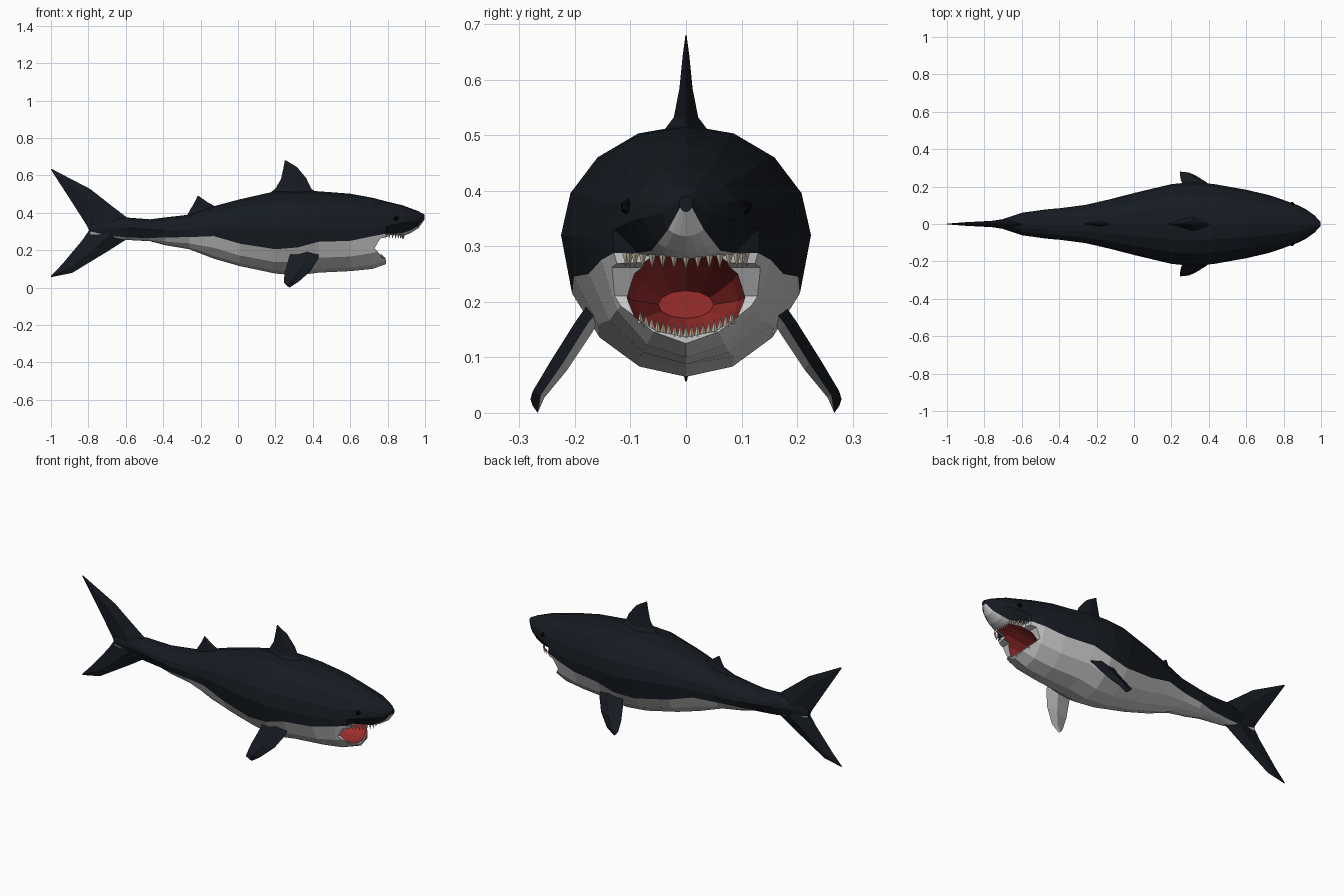
import bpy, bmesh
from math import sin, cos, asin, sqrt, pi, radians
from mathutils import Vector, Matrix

if "Cube" in bpy.data.objects:
    bpy.data.objects.remove(bpy.data.objects["Cube"])


def material(name, rgb):
    m = bpy.data.materials.new(name)
    m.diffuse_color = (*rgb, 1)
    m.use_nodes = True
    m.node_tree.nodes["Principled BSDF"].inputs["Base Color"].default_value = m.diffuse_color
    return m


DARK = material("dark_skin", (0.008, 0.011, 0.016))
WHITE = material("pale_belly", (0.62, 0.62, 0.62))
RED = material("mouth_red", (0.32, 0.025, 0.025))
BONE = material("tooth", (0.55, 0.5, 0.38))
EYE = material("eye_black", (0.002, 0.002, 0.002))
SKIN = (DARK, WHITE, RED)


def finish(name, bm, mats):
    bmesh.ops.recalc_face_normals(bm, faces=bm.faces[:])
    me = bpy.data.meshes.new(name)
    bm.to_mesh(me)
    bm.free()
    for m in mats:
        me.materials.append(m)
    ob = bpy.data.objects.new(name, me)
    bpy.context.collection.objects.link(ob)
    return ob


def loft(name, rings, mat_of=lambda j: 0, cap_mat=0, mats=SKIN):
    """Skin a list of closed rings; mat_of picks the material per column."""
    bm = bmesh.new()
    rows = [[bm.verts.new(p) for p in r] for r in rings]
    n = len(rows[0])
    for a, b in zip(rows, rows[1:]):
        for j in range(n):
            k = (j + 1) % n
            bm.faces.new((a[j], a[k], b[k], b[j])).material_index = mat_of(j)
    for r in (rows[0], rows[-1]):
        bm.faces.new(r).material_index = cap_mat
    return finish(name, bm, mats)


def fin(name, sections, mat_of=lambda j: 0):
    """Diamond sections: leading point, trailing point, half-thickness vector."""
    rings = []
    for lead, trail, t in sections:
        lead, trail, t = Vector(lead), Vector(trail), Vector(t)
        mid = lead.lerp(trail, 0.42)
        rings.append([lead, mid + t, trail, mid - t])
    return loft(name, rings, mat_of)


def flat_fin(name, rows):
    return fin(name, [((a, 0, b), (c, 0, d), (0, t, 0)) for a, b, c, d, t in rows])


# Body: x, top, widest height, colour border, bottom, half width
stations = [
    (-.79, .340, .310, .300, .280, .012), (-.70, .365, .315, .280, .265, .026),
    (-.60, .375, .320, .268, .255, .060), (-.47, .365, .310, .265, .248, .078),
    (-.39, .375, .305, .268, .227, .085), (-.26, .390, .310, .270, .205, .102),
    (-.13, .435, .320, .275, .155, .132), (.01, .472, .325, .235, .115, .168),
    (.20, .515, .325, .205, .075, .213), (.32, .518, .320, .215, .065, .225),
    (.43, .515, .320, .245, .080, .213), (.60, .502, .315, .250, .088, .183),
    (.72, .480, .310, .275, .100, .155), (.79, .462, .325, .288, .125, .132),
    (.80, .459, .330, .288, .273, .128), (.88, .440, .345, .292, .277, .099),
    (.92, .425, .350, .305, .290, .078), (.965, .408, .360, .330, .318, .046),
    (.997, .390, .378, .370, .362, .012)]


def body_ring(x, zt, zm, zc, zb, w):
    border = asin((zm - zc) / (zm - zb))
    half = [(w * cos(a), zm + (zt - zm) * sin(a))
            for a in (pi / 2 * (1 - i / 4) for i in range(5))]
    half += [(w * cos(a), zm - (zm - zb) * sin(a))
             for a in (border + (pi / 2 - border) * i / 3 for i in range(4))]
    return ([(x, y, z) for y, z in half]
            + [(x, -y, z) for y, z in half[-2:0:-1]])


body = loft("body", [body_ring(*s) for s in stations],
            lambda j: 1 if 5 <= j <= 10 else 0)

# Mouth: a notch across the jaws, then a red throat cavity
notch_side = [(.73, .21), (.76, .262), (.80, .271), (.83, .15), (.79, .146)]
notch = loft("mouth_notch_cutter", [[(x, y, z) for x, z in notch_side] for y in (-.3, .3)],
             lambda j: 1, 1)
throat = []
for x, w, lo, hi in [(.50, .05, .17, .22), (.62, .095, .135, .27), (.74, .107, .130, .288),
                     (.80, .107, .138, .298), (.865, .065, .20, .298)]:
    throat.append([(x, w * cos(2 * pi * i / 12), (lo + hi) / 2 + (hi - lo) / 2 * sin(2 * pi * i / 12))
                   for i in range(12)])
cavity = loft("mouth_cavity_cutter", throat, lambda j: 2, 2)
bpy.context.view_layer.objects.active = body
for cutter in (notch, cavity):
    mod = body.modifiers.new(cutter.name, 'BOOLEAN')
    mod.operation = 'DIFFERENCE'
    mod.solver = 'EXACT'
    mod.object = cutter
    bpy.ops.object.modifier_apply(modifier=mod.name)
for cutter in (notch, cavity):
    bpy.data.objects.remove(cutter, do_unlink=True)

# Upright fins: lead x, lead z, trail x, trail z, half thickness
flat_fin("dorsal_fin", [(.43, .495, .16, .495, .05), (.39, .532, .202, .532, .022),
                        (.365, .585, .23, .58, .012), (.315, .645, .243, .64, .006),
                        (.256, .68, .25, .68, .001)])
flat_fin("second_dorsal_fin", [(-.09, .415, -.275, .38, .022), (-.12, .433, -.257, .415, .01),
                               (-.167, .459, -.235, .45, .006), (-.21, .49, -.216, .49, .001)])
flat_fin("tail_upper_lobe", [(-.59, .372, -.79, .295, .03), (-.674, .436, -.81, .335, .018),
                             (-.79, .527, -.89, .46, .011), (-.995, .634, -1, .63, .002)])
flat_fin("tail_lower_lobe", [(-.59, .262, -.79, .315, .03), (-.70, .192, -.835, .25, .017),
                             (-.888, .078, -.94, .125, .009), (-.998, .056, -1, .062, .002)])

# Pectoral fins, dark outside and pale inside
for side, label in ((1, "left"), (-1, "right")):
    rows = [((.43, .155, .19), (.29, .165, .205), .014),
            ((.432, .178, .16), (.27, .19, .15), .018),
            ((.39, .222, .09), (.25, .237, .08), .017),
            ((.325, .262, .032), (.245, .27, .035), .012),
            ((.275, .267, .0), (.247, .28, .025), .004)]
    fin("pectoral_fin_" + label,
        [((a[0], side * a[1], a[2]), (b[0], side * b[1], b[2]), (0, side * t * .86, t * .5))
         for a, b, t in rows], lambda j: 0 if j < 2 else 1)


# Teeth: four-sided cones along the arc of each jaw
def teeth(name, count, place, length, radius, up):
    bm = bmesh.new()
    for i in range(count):
        s = -1 + 2 * i / (count - 1)
        flip = Matrix() if up else Matrix.Rotation(pi, 4, 'X')
        bmesh.ops.create_cone(bm, cap_ends=True, segments=4, radius1=radius, radius2=0,
                              depth=length, matrix=Matrix.Translation(place(s)) @ flip)
    finish(name, bm, [BONE])


teeth("upper_teeth", 17, lambda s: Vector((.79 + .095 * cos(s * pi / 2), .11 * sin(s * pi / 2),
                                           .270 + .006 * abs(s))), .026, .007, False)
teeth("lower_teeth", 17, lambda s: Vector((.787 - .022 * s * s, .082 * s,
                                           .148 + .025 * s * s)), .024, .006, True)

# Eyes
for side, label in ((1, "left"), (-1, "right")):
    bm = bmesh.new()
    bmesh.ops.create_icosphere(bm, subdivisions=1, radius=.015,
                               matrix=Matrix.Translation((.845, side * .104, .37)))
    finish("eye_" + label, bm, [EYE])
